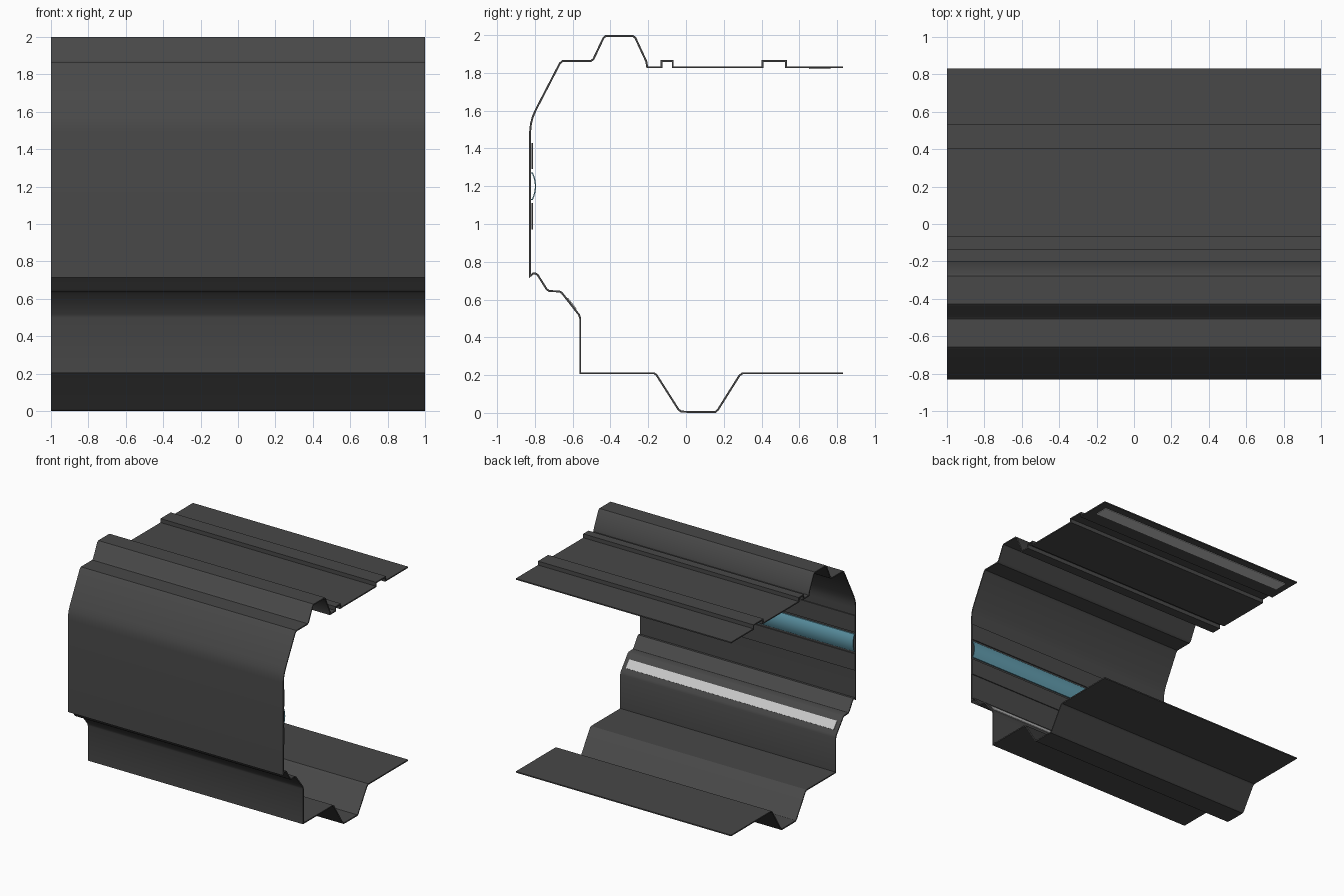
import bpy, bmesh, math
from mathutils import Vector

if "Cube" in bpy.data.objects:
    bpy.data.objects.remove(bpy.data.objects["Cube"])


def material(name, rgb):
    m = bpy.data.materials.new(name)
    m.diffuse_color = (*rgb, 1)
    m.use_nodes = True
    m.node_tree.nodes["Principled BSDF"].inputs["Base Color"].default_value = m.diffuse_color
    return m


DARK = material("dark_panel", (0.065, 0.065, 0.065))
PALE = material("pale_light", (0.75, 0.75, 0.75))
TEAL = material("teal_glass", (0.12, 0.33, 0.42))


def sheet(name, path, thick, half, mat):
    """Extrude an open (y, z) path along x as a thin sheet with mitred corners."""
    pts = [Vector(p) for p in path]
    dirs = [(b - a).normalized() for a, b in zip(pts, pts[1:])]
    sides = [[], []]
    for i, p in enumerate(pts):
        a, b = dirs[max(i - 1, 0)], dirs[min(i, len(dirs) - 1)]
        na, nb = Vector((-a.y, a.x)), Vector((-b.y, b.x))
        m = (na + nb).normalized()
        off = m * (thick / 2 / max(m.dot(na), 0.4))
        sides[0].append(p + off)
        sides[1].append(p - off)
    bm = bmesh.new()
    rows = [[[bm.verts.new((x, q.x, q.y)) for q in s] for s in sides] for x in (-half, half)]
    (la, lb), (ra, rb) = rows
    n = len(pts)
    for i in range(n - 1):
        for p, q in ((la, ra), (lb, rb), (la, lb), (ra, rb)):
            bm.faces.new((p[i], p[i + 1], q[i + 1], q[i]))
    for i in (0, n - 1):
        bm.faces.new((la[i], ra[i], rb[i], lb[i]))
    bmesh.ops.recalc_face_normals(bm, faces=bm.faces)
    me = bpy.data.meshes.new(name)
    bm.to_mesh(me)
    bm.free()
    me.materials.append(mat)
    ob = bpy.data.objects.new(name, me)
    bpy.context.collection.objects.link(ob)
    bpy.ops.object.select_all(action='DESELECT')
    ob.select_set(True)
    bpy.context.view_layer.objects.active = ob
    bpy.ops.object.shade_smooth_by_angle(angle=math.radians(30))
    return ob


# Ceiling with two raised ribs and a large roof duct
ceiling = [(.83, 1.83), (.53, 1.83), (.53, 1.863), (.405, 1.863), (.405, 1.83),
           (-.07, 1.83), (-.07, 1.863), (-.13, 1.863), (-.13, 1.83), (-.205, 1.83),
           (-.21, 1.86), (-.268, 1.985), (-.28, 1.995), (-.425, 1.995), (-.437, 1.985),
           (-.49, 1.873), (-.505, 1.862), (-.655, 1.862), (-.668, 1.85)]
# Front wall with rounded shoulder, lower steps
wall = [(-.795, 1.605), (-.812, 1.565), (-.821, 1.53), (-.825, 1.49), (-.825, .725),
        (-.81, .737), (-.795, .737), (-.785, .73), (-.738, .655), (-.725, .645),
        (-.67, .643), (-.657, .635), (-.567, .52), (-.56, .5), (-.56, .21)]
# Floor with central trench
floor = [(-.17, .21), (-.157, .202), (-.04, .018), (-.025, .007), (.02, .005), (.155, .005),
         (.168, .015), (.283, .198), (.3, .21), (.83, .21)]
sheet("corridor_shell", ceiling + wall + floor, .01, 1, DARK)

# Trim strips above and below the window
for name, z in (("lower_trim_strip", .97), ("upper_trim_strip", 1.29)):
    sheet(name, [(-.815, z), (-.815, z + .14)], .008, 1, DARK)

# Bulging glass band on the inside of the wall
glass = []
for i in range(9):
    t = -1 + i / 4
    glass.append((-.797 - .016 * t * t, 1.20 + .07 * t))
sheet("glass_band", [(-.82, 1.13)] + glass + [(-.82, 1.27)], .006, .995, TEAL)

# Light strip on the sloped step
a, b = Vector((-.657, .635)), Vector((-.567, .52))
n = Vector((.115, .09)).normalized() * .007
sheet("step_light", [a.lerp(b, .27) + n, a.lerp(b, .77) + n], .006, .965, PALE)

# Light panel under the ceiling
sheet("ceiling_light", [(.65, 1.823), (.765, 1.823)], .006, .935, PALE)
